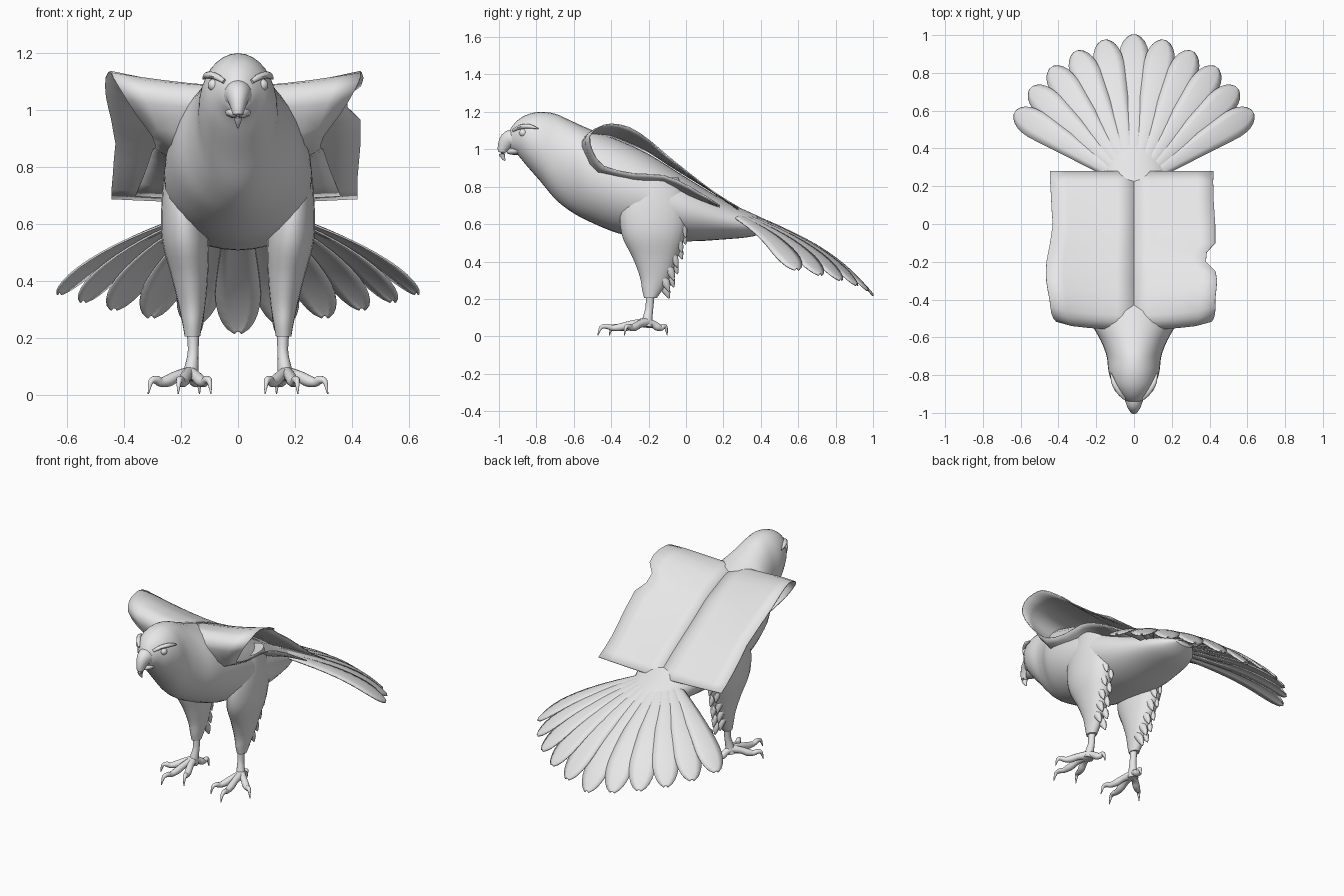
import bpy, bmesh, math
from mathutils import Vector

cube = bpy.data.objects.get("Cube")
if cube:
    bpy.data.objects.remove(cube, do_unlink=True)

grey = bpy.data.materials.new("plain_grey")
grey.use_nodes = True
grey.diffuse_color = (0.8, 0.8, 0.8, 1)
grey.node_tree.nodes["Principled BSDF"].inputs["Base Color"].default_value = (0.8, 0.8, 0.8, 1)


def spline(rows, steps):
    """Smoothly interpolate rows of numbers."""
    out = []
    last = len(rows) - 1
    for i in range(last):
        a, b, c, d = (rows[max(i - 1, 0)], rows[i], rows[i + 1], rows[min(i + 2, last)])
        for k in range(steps):
            t = k / steps
            out.append([q + t / 2 * (r - p + t * (2 * p - 5 * q + 4 * r - s
                        + t * (3 * (q - r) + s - p))) for p, q, r, s in zip(a, b, c, d)])
    return out + [list(rows[-1])]


def skin(name, rings, closed=True, thickness=0, angle=50):
    """Join equal rows of points into a surface."""
    bm = bmesh.new()
    grid = [[bm.verts.new(p) for p in ring] for ring in rings]
    n = len(grid[0])
    for low, high in zip(grid, grid[1:]):
        for j in range(n if closed else n - 1):
            k = (j + 1) % n
            bm.faces.new((low[j], low[k], high[k], high[j]))
    if closed:
        bm.faces.new(grid[0])
        bm.faces.new(grid[-1])
    bmesh.ops.recalc_face_normals(bm, faces=bm.faces)
    mesh = bpy.data.meshes.new(name)
    bm.to_mesh(mesh)
    bm.free()
    mesh.materials.append(grey)
    obj = bpy.data.objects.new(name, mesh)
    bpy.context.collection.objects.link(obj)
    if thickness:
        mod = obj.modifiers.new("thickness", "SOLIDIFY")
        mod.thickness = thickness
        mod.offset = 0
    bpy.ops.object.select_all(action="DESELECT")
    obj.select_set(True)
    bpy.context.view_layer.objects.active = obj
    bpy.ops.object.shade_smooth_by_angle(angle=math.radians(angle))
    return obj


def tube(name, rows, ref=(0, 0, 1), axis=None, sides=12, steps=4):
    """Rows are x, y, z, side radius, up radius."""
    rows = spline(rows, steps)
    rings = []
    for i, (x, y, z, rx, ry) in enumerate(rows):
        ahead = Vector(rows[min(i + 1, len(rows) - 1)][:3])
        t = Vector(axis) if axis else (ahead - Vector(rows[max(i - 1, 0)][:3])).normalized()
        side = t.cross(Vector(ref)).normalized()
        up = side.cross(t)
        rx, ry = max(rx, 0.001), max(ry, 0.001)
        rings.append([Vector((x, y, z)) + side * rx * math.cos(u) + up * ry * math.sin(u)
                      for u in (2 * math.pi * k / sides for k in range(sides))])
    return skin(name, rings)


# Head, neck and trunk: y, underside, top, half width
trunk = [(-0.95, 1.04, 1.08, 0.015), (-0.935, 1.0, 1.115, 0.045), (-0.9, 0.97, 1.155, 0.078),
         (-0.85, 0.91, 1.185, 0.113), (-0.78, 0.83, 1.2, 0.135), (-0.7, 0.735, 1.19, 0.145),
         (-0.62, 0.67, 1.155, 0.175), (-0.52, 0.615, 1.11, 0.225), (-0.36, 0.55, 1.05, 0.255),
         (-0.2, 0.525, 0.975, 0.26), (0, 0.508, 0.85, 0.25), (0.2, 0.518, 0.73, 0.2),
         (0.36, 0.535, 0.655, 0.14), (0.45, 0.575, 0.61, 0.06)]
tube("body", [(0, y, (a + b) / 2, w, (b - a) / 2) for y, a, b, w in trunk],
     axis=(0, 1, 0), sides=32)

# Hooked beak
tube("upper_beak", [(0, -0.9, 1.05, 0.06, 0.06), (0, -0.945, 1.05, 0.044, 0.05),
                    (0, -0.974, 1.015, 0.028, 0.034), (0, -0.984, 0.975, 0.016, 0.018),
                    (0, -0.968, 0.938, 0.003, 0.004)], sides=16)
tube("lower_beak", [(0, -0.88, 1.0, 0.055, 0.03), (0, -0.93, 0.99, 0.035, 0.02),
                    (0, -0.957, 0.985, 0.01, 0.008)])

# Fan tail
COUNT = 5
for i in range(-COUNT, COUNT + 1):
    f = abs(i) / COUNT
    a = math.radians(58) * i / COUNT
    length = 0.8 - 0.06 * f
    rings = []
    for k in range(17):
        t = math.sin(math.pi / 2 * k / 16)
        half = 0.092 * length * t + 0.02
        if t > 0.8:
            half *= math.sqrt(max(1 - ((t - 0.8) / 0.2) ** 2, 0.02))
        row = []
        for v in (-1, -0.5, 0, 0.5, 1):
            r, w = length * t, half * v
            row.append((r * math.sin(a) + w * math.cos(a),
                        0.2 + r * math.cos(a) - w * math.sin(a),
                        0.715 - (0.33 * t + 0.16 * t ** 4) * (1 - 0.32 * f)
                        - 0.01 * v * v - 0.004 * abs(i)))
        rings.append(row)
    skin(f"tail_feather_{i + COUNT + 1}", rings, closed=False, thickness=0.007)

# Wing outline from trailing edge over the top and back below: y, tip x, tip z, root x, root z
WING = [(0.28, 0.42, 0.69, 0, 0.675), (0.15, 0.42, 0.77, 0, 0.765), (0, 0.43, 0.885, 0, 0.858),
        (-0.1, 0.43, 0.965, 0, 0.92), (-0.2, 0.44, 1.05, 0, 0.985), (-0.3, 0.44, 1.115, 0, 1.03),
        (-0.4, 0.43, 1.135, 0, 1.07), (-0.47, 0.43, 1.115, 0, 1.08), (-0.515, 0.41, 1.07, 0, 1.03),
        (-0.5, 0.36, 0.99, 0.05, 0.97), (-0.44, 0.3, 0.91, 0.12, 0.85),
        (-0.28, 0.29, 0.87, 0.15, 0.8), (-0.12, 0.3, 0.86, 0.15, 0.8),
        (0.02, 0.32, 0.8, 0.15, 0.74), (0.18, 0.36, 0.7, 0.1, 0.69)]

# Toe ends: name, x, y
TOES = [("outer", 0.315, -0.33), ("middle", 0.21, -0.472), ("inner", 0.095, -0.41),
        ("hind", 0.135, -0.1)]

for side, label in ((1, "left"), (-1, "right")):
    # Open wing stub, with a ragged notch on one side
    rows = []
    for y, xt, zt, xr, zr in spline(WING, 2):
        if side > 0 and zt > 0.95:
            xt -= max(0, 0.08 - abs(y + 0.18))
        elif side < 0 and xt > 0.4:
            xt += 0.025 * abs(math.sin(6 * y))
        flare = 0.05 if y < -0.42 else 0
        rows.append([(side * (xr + (xt - xr) * s), y - flare * (1 - s) ** 0.5,
                      zr + (zt - zr) * s ** 1.5) for s in (0, 0.2, 0.4, 0.6, 0.8, 1)])
    skin(label + "_wing", rows, closed=False, thickness=0.006)

    # Eye and brow
    bpy.ops.mesh.primitive_uv_sphere_add(segments=16, ring_count=10, radius=0.022,
                                         location=(side * 0.084, -0.87, 1.088))
    eye = bpy.context.object
    eye.name = label + "_eye"
    eye.data.materials.append(grey)
    bpy.ops.object.shade_smooth()
    tube(label + "_brow", [(side * 0.048, -0.925, 1.1, 0.008, 0.008),
                           (side * 0.077, -0.89, 1.118, 0.014, 0.012),
                           (side * 0.107, -0.84, 1.123, 0.013, 0.012),
                           (side * 0.122, -0.79, 1.11, 0.003, 0.003)], sides=8)

    # Feathered thigh
    thigh = [(0.85, 0.19, -0.15, 0.06, 0.11), (0.7, 0.195, -0.17, 0.072, 0.175),
             (0.55, 0.185, -0.175, 0.083, 0.17), (0.42, 0.17, -0.165, 0.065, 0.12),
             (0.32, 0.162, -0.165, 0.048, 0.082), (0.25, 0.16, -0.18, 0.035, 0.055),
             (0.205, 0.16, -0.19, 0.027, 0.034)]
    tube(label + "_thigh", [(side * x, y, z, rx, ry) for z, x, y, rx, ry in thigh],
         ref=(0, 1, 0), axis=(0, 0, 1), sides=20)
    for k, (y, z) in enumerate([(0, 0.56), (-0.02, 0.48), (-0.045, 0.4), (-0.065, 0.33), (-0.09, 0.27)]):
        for shift in (-0.018, 0.018):
            x = side * (0.183 - 0.006 * k + shift)
            drop = z + shift
            tube(f"{label}_thigh_tuft_{k + 1}", [(x, y - 0.07, drop + 0.07, 0.02, 0.02),
                 (x, y - 0.02, drop, 0.02, 0.024), (x, y, drop - 0.05, 0.003, 0.003)],
                 ref=(0, 1, 0), sides=8, steps=3)

    # Shank and clawed toes
    tube(label + "_shank", [(side * 0.16, -0.19, 0.26, 0.024, 0.026),
                            (side * 0.157, -0.195, 0.16, 0.019, 0.021),
                            (side * 0.163, -0.205, 0.1, 0.024, 0.026),
                            (side * 0.17, -0.21, 0.05, 0.03, 0.032)], ref=(0, 1, 0))
    for toe, tx, ty in TOES:
        path = [(0, 0.075, 0.026), (0.3, 0.066, 0.02), (0.52, 0.05, 0.021), (0.7, 0.045, 0.016),
                (0.8, 0.053, 0.015), (0.93, 0.048, 0.01), (1, 0.004, 0.002)]
        tube(f"{label}_{toe}_toe", [(side * (0.17 + (tx - 0.17) * t), -0.21 + (ty + 0.21) * t,
                                     z, r, r) for t, z, r in path], sides=10)
